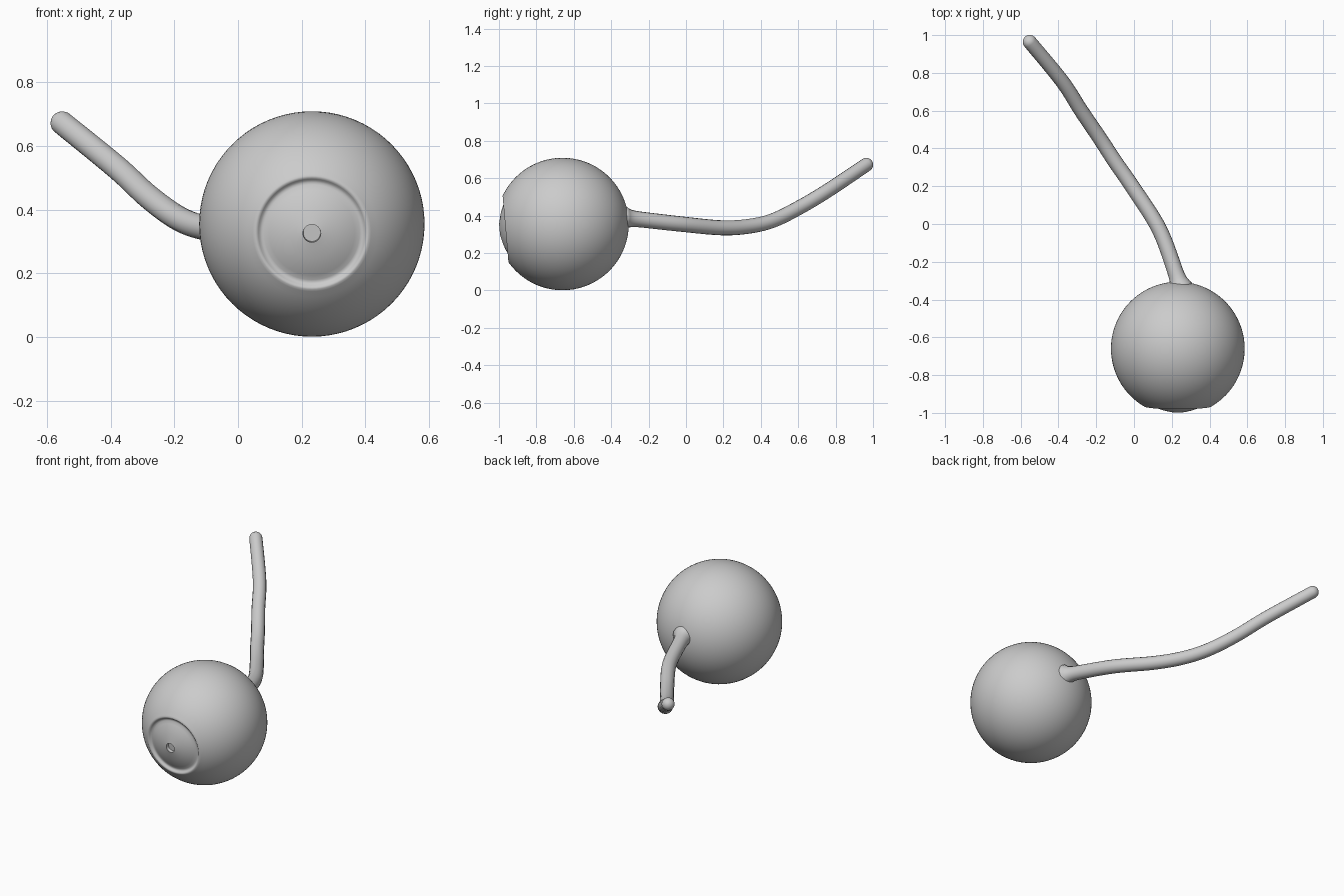
import bpy, bmesh, math
from mathutils import Vector, Matrix

cube = bpy.data.objects.get("Cube")
if cube:
    bpy.data.objects.remove(cube, do_unlink=True)

grey = bpy.data.materials.new("plain grey")
grey.use_nodes = True
grey.diffuse_color = (0.6, 0.6, 0.6, 1)
grey.node_tree.nodes["Principled BSDF"].inputs["Base Color"].default_value = (0.6, 0.6, 0.6, 1)

CENTRE = Vector((0.232, -0.66, 0.355))
RADIUS = 0.354


def finish(obj, angle):
    obj.data.materials.clear()
    obj.data.materials.append(grey)
    bpy.ops.object.select_all(action="DESELECT")
    obj.select_set(True)
    bpy.context.view_layer.objects.active = obj
    bpy.ops.object.shade_smooth_by_angle(angle=math.radians(angle))


# Eyeball: lathed ball with a recessed, domed iris and a small pupil hole
rim = 0.186
start = math.asin(rim / RADIUS)
profile = [(0, 0.318), (0.027, 0.318), (0.028, 0.338)]
profile += [(r, 0.338 - 0.042 * (r / 0.15) ** 2) for r in (0.05, 0.08, 0.11, 0.135, 0.15)]
profile += [(0.157, 0.295), (0.163, 0.297), (0.168, 0.302), (0.173, 0.306), (0.179, 0.306)]
for i in range(41):
    a = start + (math.pi - start) * i / 40
    profile.append((RADIUS * math.sin(a), RADIUS * math.cos(a)))

bm = bmesh.new()
verts = [bm.verts.new((r, 0, h)) for r, h in profile]
edges = [bm.edges.new(pair) for pair in zip(verts, verts[1:])]
bmesh.ops.spin(bm, geom=verts + edges, cent=(0, 0, 0), axis=(0, 0, 1),
               angle=math.tau, steps=80, use_merge=True)
bmesh.ops.remove_doubles(bm, verts=bm.verts, dist=0.0001)
bmesh.ops.recalc_face_normals(bm, faces=bm.faces)
# The iris looks forward and slightly down
bm.transform(Matrix.Translation(CENTRE) @ Matrix.Rotation(math.radians(95), 4, "X"))
mesh = bpy.data.meshes.new("eyeball")
bm.to_mesh(mesh)
bm.free()
eyeball = bpy.data.objects.new("eyeball", mesh)
bpy.context.collection.objects.link(eyeball)
finish(eyeball, 50)

# Optic nerve: tapered tube that flares into the ball and ends in a round tip
path = [Vector(p) for p in (
    (0.25, -0.35, 0.388), (0.225, -0.27, 0.382), (0.135, -0.03, 0.355),
    (0.0, 0.185, 0.335), (-0.1, 0.33, 0.342), (-0.185, 0.46, 0.372),
    (-0.28, 0.6, 0.44), (-0.38, 0.755, 0.532), (-0.552, 0.964, 0.672))]


def spline_point(i, t):
    a, b = path[max(i - 1, 0)], path[i]
    c, d = path[i + 1], path[min(i + 2, len(path) - 1)]
    return 0.5 * (2 * b + (c - a) * t + (2 * a - 5 * b + 4 * c - d) * t ** 2
                  + (3 * b - a - 3 * c + d) * t ** 3)


rings = []
for i in range(len(path) - 1):
    for k in range(8):
        p = spline_point(i, k / 8)
        flare = 0.022 * math.exp(-max(p.y + 0.325, 0) / 0.02)
        rings.append((p, 0.042 - 0.005 * (p.y + 0.3) / 1.3 + flare))
tip, tip_radius = path[-1], 0.037
forward = (tip - rings[-1][0]).normalized()
for k in range(9):
    a = math.radians(89) * k / 8
    rings.append((tip + forward * tip_radius * math.sin(a), tip_radius * math.cos(a)))

curve = bpy.data.curves.new("optic_nerve", "CURVE")
curve.dimensions = "3D"
curve.bevel_depth = 1
curve.bevel_resolution = 6
curve.use_fill_caps = True
spline = curve.splines.new("POLY")
spline.points.add(len(rings) - 1)
for point, (p, r) in zip(spline.points, rings):
    point.co = (*p, 1)
    point.radius = r
nerve = bpy.data.objects.new("optic_nerve", curve)
bpy.context.collection.objects.link(nerve)
bpy.ops.object.select_all(action="DESELECT")
nerve.select_set(True)
bpy.context.view_layer.objects.active = nerve
bpy.ops.object.convert(target="MESH")
finish(bpy.context.view_layer.objects.active, 60)
